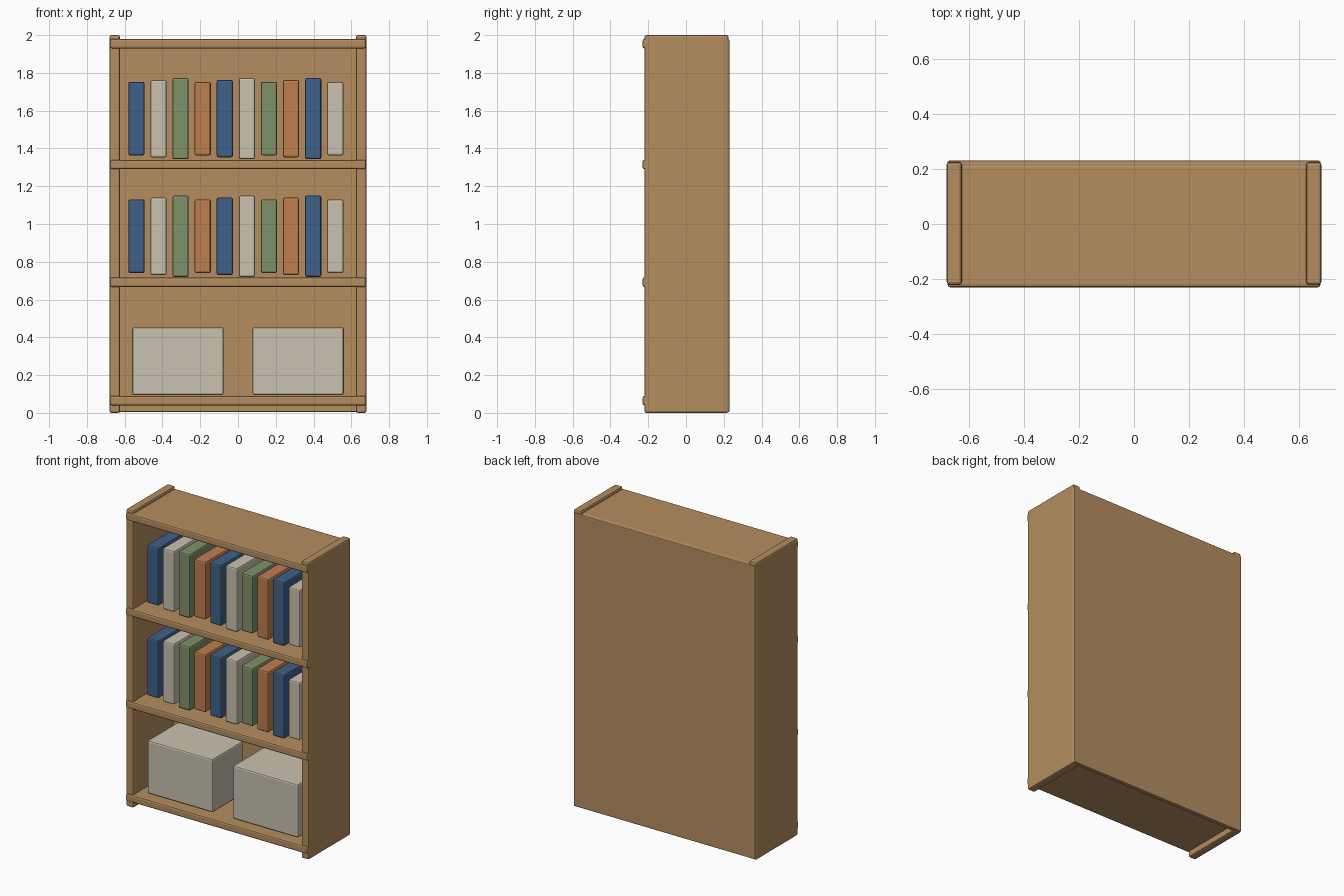
import bpy, bmesh

if "Cube" in bpy.data.objects:
    bpy.data.objects.remove(bpy.data.objects["Cube"])


def material(name, rgb):
    # sRGB 0-255 to linear
    lin = [(c / 255 / 12.92) if c < 11 else ((c / 255 + 0.055) / 1.055) ** 2.4 for c in rgb]
    m = bpy.data.materials.new(name)
    m.diffuse_color = (*lin, 1)
    m.use_nodes = True
    m.node_tree.nodes["Principled BSDF"].inputs["Base Color"].default_value = m.diffuse_color
    return m


wood = material("oak wood", (181, 141, 95))
blue = material("blue cover", (62, 96, 135))
cream = material("cream", (202, 194, 177))
green = material("green cover", (127, 145, 106))
orange = material("orange cover", (191, 126, 79))


def box(name, x, y, z, mat, bevel=0.01):
    """Bevelled box from (min, max) ranges on each axis."""
    bm = bmesh.new()
    bmesh.ops.create_cube(bm, size=1)
    for v in bm.verts:
        for i, (lo, hi) in enumerate((x, y, z)):
            v.co[i] = hi if v.co[i] > 0 else lo
    me = bpy.data.meshes.new(name)
    bm.to_mesh(me)
    bm.free()
    me.materials.append(mat)
    ob = bpy.data.objects.new(name, me)
    bpy.context.collection.objects.link(ob)
    mod = ob.modifiers.new("soft edges", 'BEVEL')
    mod.width = bevel
    mod.segments = 2
    return ob


# case: two sides, back panel and four boards
box("left_side", (-0.68, -0.625), (-0.22, 0.225), (0, 2), wood)
box("right_side", (0.625, 0.68), (-0.22, 0.225), (0, 2), wood)
box("back_panel", (-0.677, 0.677), (0.2, 0.23), (0.005, 1.978), wood, 0.006)
for name, z in (("bottom_board", 0.04), ("lower_shelf", 0.667),
                ("upper_shelf", 1.29), ("top_board", 1.93)):
    box(name, (-0.677, 0.677), (-0.23, 0.215), (z, z + 0.05), wood)

# two rows of books, heights cycling by three and covers by four
covers = (blue, cream, green, orange)
for row, mid in (("lower", 0.935), ("upper", 1.558)):
    for i in range(10):
        cx = -0.538 + i * 0.117
        h = (0.39, 0.41, 0.43)[i % 3]
        box(f"{row}_book_{i + 1}", (cx - 0.043, cx + 0.043), (-0.14, 0.14),
            (mid - h / 2, mid + h / 2), covers[i % 4])

# storage boxes on the bottom board
for name, cx in (("left_storage_box", -0.318), ("right_storage_box", 0.318)):
    box(name, (cx - 0.242, cx + 0.242), (-0.163, 0.163), (0.095, 0.453), cream)
